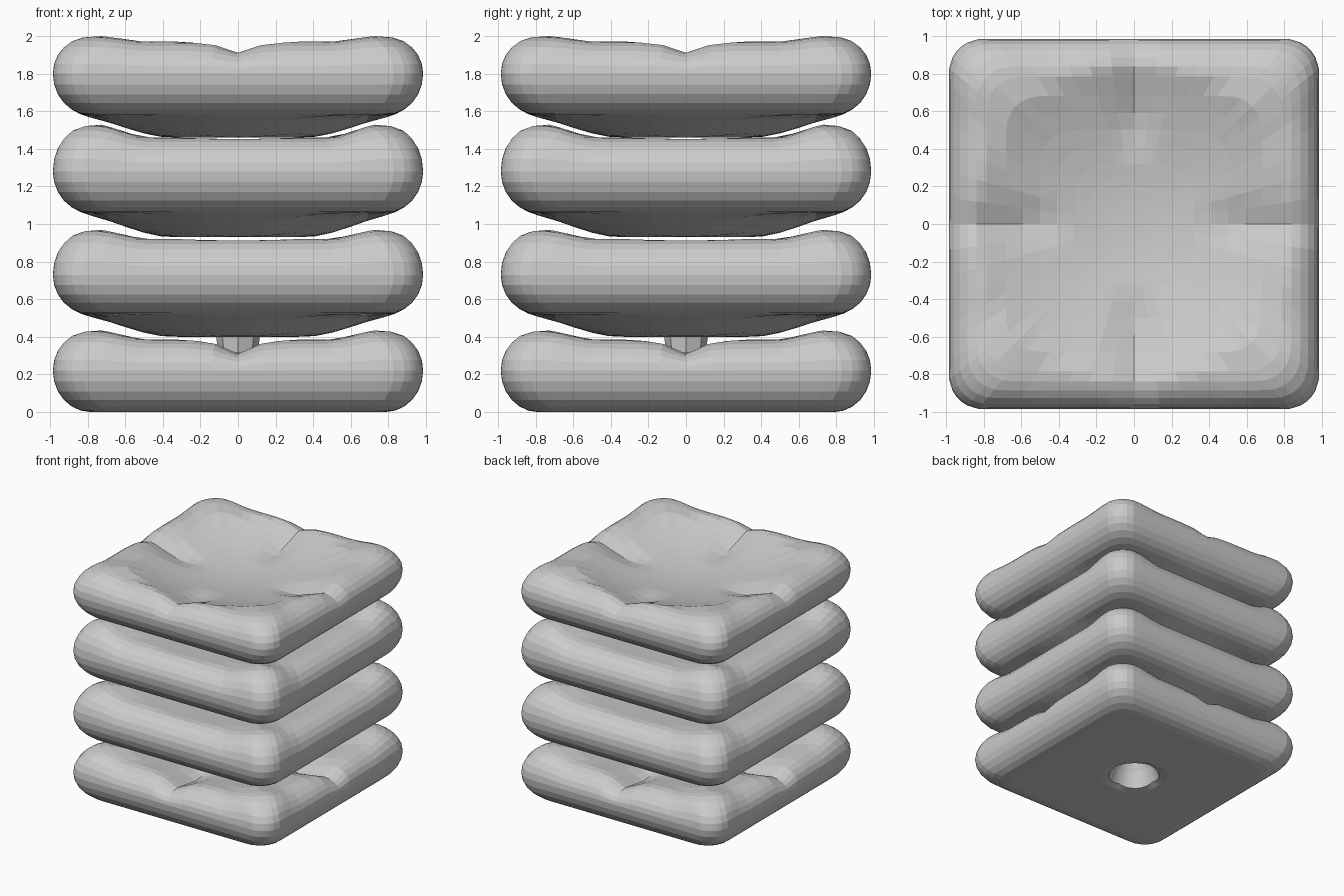
import bpy, bmesh, math

cube = bpy.data.objects.get("Cube")
if cube:
    bpy.data.objects.remove(cube, do_unlink=True)

grey = bpy.data.materials.new("light_grey")
grey.use_nodes = True
GREY = (0.6, 0.6, 0.6, 1)
grey.diffuse_color = GREY
grey.node_tree.nodes["Principled BSDF"].inputs["Base Color"].default_value = GREY

HALF, EDGE, CORNER, SIDE = 0.985, 0.2, 0.18, 22


def smooth(a, b, v):
    t = min(max((v - a) / (b - a), 0), 1)
    return t * t * (3 - 2 * t)


def outline(h):
    """Rounded square of half width h, with points gathered at the corners."""
    r = min(h, CORNER)
    core = h - r
    pts = []
    for quarter in range(4):
        for i in range(SIDE):
            x, y = h * math.sin(math.pi * (i / SIDE - 0.5)), -h
            qx, qy = min(max(x, -core), core), -core
            dx, dy = x - qx, y - qy
            if dx:
                n = r / math.hypot(dx, dy)
                x, y = qx + dx * n, qy + dy * n
            for _ in range(quarter):
                x, y = -y, x
            pts.append((x, y))
    return pts


def cushion(name, base, mid, crest, drop, bowl, notch, bulge, pit=0):
    def top(x, y):
        near, far, r = min(abs(x), abs(y)), max(abs(x), abs(y)), math.hypot(x, y)
        z = crest - drop * (1 - smooth(0.48, 0.76, near))
        z -= bowl * max(0, 1 - (r / 0.85) ** 2)
        return z - notch * math.exp(-(near / 0.1) ** 2) * smooth(0.3, 0.6, far)

    def bottom(x, y):
        r = math.hypot(x, y)
        return base - bulge * (1 - smooth(0.35, 0.9, r)) + pit * (1 - smooth(0.12, 0.22, r))

    def height(x, y, s):
        return mid + s * (top(x, y) - mid if s > 0 else mid - bottom(x, y))

    # Profile from the underside, round the edge, to the upper side
    inner = [0.06, 0.12, 0.16, 0.2, 0.25] + [0.32 + 0.09 * i for i in range(5)]
    arc = [math.radians(-90 + 15 * i) for i in range(13)]
    profile = [(h, -1) for h in inner]
    profile += [(HALF - EDGE * (1 - math.cos(a)), math.sin(a)) for a in arc]
    profile += [(h, 1) for h in reversed(inner)]

    bm = bmesh.new()
    rings = [[bm.verts.new((x, y, height(x, y, s))) for x, y in outline(h)]
             for h, s in profile]
    n = 4 * SIDE
    for a, b in zip(rings, rings[1:]):
        for i in range(n):
            j = (i + 1) % n
            bm.faces.new((a[i], a[j], b[j], b[i]))
    for ring, s in ((rings[0], -1), (rings[-1], 1)):
        centre = bm.verts.new((0, 0, height(0, 0, s)))
        for i in range(n):
            bm.faces.new((ring[i], ring[(i + 1) % n], centre))
    finish(name, bm)


def finish(name, bm):
    bmesh.ops.recalc_face_normals(bm, faces=bm.faces)
    mesh = bpy.data.meshes.new(name)
    bm.to_mesh(mesh)
    bm.free()
    mesh.materials.append(grey)
    bpy.context.collection.objects.link(bpy.data.objects.new(name, mesh))


# Stack of four soft square slabs
cushion("bottom_cushion", 0, 0.22, 0.435, 0.05, 0.08, 0.07, 0, pit=0.22)
cushion("lower_middle_cushion", 0.52, 0.73, 0.97, 0.05, 0.05, 0, 0.12)
cushion("upper_middle_cushion", 1.06, 1.28, 1.53, 0.07, 0.05, 0, 0.13)
cushion("top_cushion", 1.58, 1.8, 2.0, 0.03, 0.17, 0.05, 0.12)

# Short neck joining the two lowest slabs
neck = bmesh.new()
bmesh.ops.create_cone(neck, cap_ends=True, segments=8, radius1=0.1, radius2=0.12, depth=0.16)
bmesh.ops.translate(neck, verts=neck.verts, vec=(0, 0, 0.35))
finish("centre_neck", neck)
